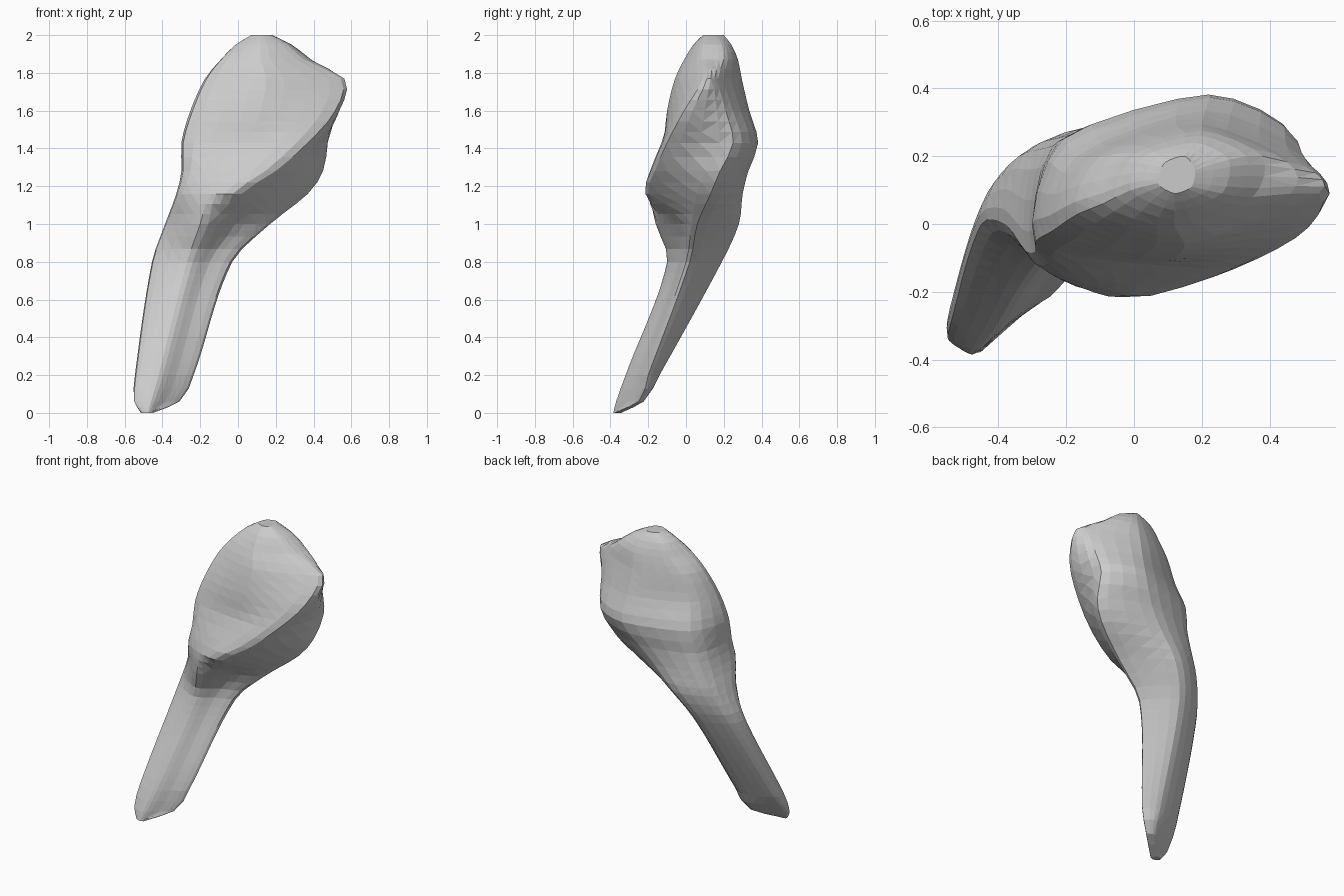
import bpy, bmesh
from mathutils import Vector

if "Cube" in bpy.data.objects:
    bpy.data.objects.remove(bpy.data.objects["Cube"])

# Cross-sections: height, then left-front, front, right, back, left-back (x, y)
HANDLE = [
    (0.00, (-.51, -.37), (-.48, -.385), (-.45, -.375), (-.47, -.345), (-.51, -.35)),
    (0.06, (-.545, -.345), (-.46, -.37), (-.31, -.25), (-.36, -.225), (-.53, -.31)),
    (0.20, (-.54, -.29), (-.42, -.32), (-.235, -.20), (-.33, -.14), (-.52, -.21)),
    (0.80, (-.45, .00), (-.27, -.10), (-.03, .02), (-.21, .19), (-.41, .12)),
    (1.00, (-.38, .00), (-.20, -.16), (.17, .06), (-.10, .28), (-.34, .20)),
]
# Left-front, front, front rim, right, back, left-back
HEAD = [
    (1.16, (-.32, -.08), (-.15, -.19), (.02, -.198), (.37, .13), (.03, .30), (-.28, .22)),
    (1.28, (-.29, -.08), (-.05, -.175), (.20, -.165), (.45, .18), (.13, .33), (-.24, .23)),
    (1.43, (-.29, -.05), (.05, -.12), (.37, -.10), (.475, .25), (.22, .382), (-.21, .25)),
    (1.60, (-.24, -.02), (.12, -.10), (.515, -.01), (.495, .21), (.21, .335), (-.17, .20)),
    (1.77, (-.165, .03), (.15, -.058), (.545, .09), (.505, .17), (.20, .295), (-.10, .20)),
    (1.87, (-.09, .06), (.12, -.01), (.35, .08), (.38, .20), (.20, .275), (-.02, .21)),
    (1.95, (-.01, .10), (.12, .04), (.26, .09), (.28, .19), (.18, .24), (.03, .20)),
    (2.00, (.07, .12), (.12, .09), (.17, .11), (.18, .16), (.15, .20), (.09, .18)),
]


def hermite(b, c, m0, m1, t):
    t2, t3 = t * t, t * t * t
    return b * (2*t3 - 3*t2 + 1) + m0 * (t3 - 2*t2 + t) + c * (3*t2 - 2*t3) + m1 * (t3 - t2)


def ring(section, steps=4):
    """Rounded closed outline through the section points."""
    p = [Vector((x, y, section[0])) for x, y in section[1:]]
    if len(p) == 5:  # the handle has no front rim: use the middle of its side
        p.insert(2, (p[1] + p[2]) / 2)
    n, k = len(p), .37
    out = []
    for i in range(n):
        a, b, c, d = p[i - 1], p[i], p[(i + 1) % n], p[(i + 2) % n]
        for s in range(steps):
            out.append(hermite(b, c, (c - a) * k, (d - b) * k, s / steps))
    return out


def loft(name, sections):
    rings = [ring(s) for s in sections]
    last = len(rings) - 1

    def slope(i, j):
        a, c = rings[max(0, i - 1)][j], rings[min(last, i + 1)][j]
        return (c - a) / (c.z - a.z)

    layers = []
    for i in range(last):
        h = sections[i + 1][0] - sections[i][0]
        steps = max(2, round(h / .06))
        for s in range(steps):
            layers.append([hermite(b, c, slope(i, j) * h, slope(i + 1, j) * h, s / steps)
                           for j, (b, c) in enumerate(zip(rings[i], rings[i + 1]))])
    layers.append(rings[-1])
    bm = bmesh.new()
    vs = [[bm.verts.new(p) for p in layer] for layer in layers]
    n = len(vs[0])
    for lo, hi in zip(vs, vs[1:]):
        for j in range(n):
            k = (j + 1) % n
            bm.faces.new((lo[j], lo[k], hi[k], hi[j]))
    bm.faces.new(vs[0][::-1])
    bm.faces.new(vs[-1])
    bmesh.ops.triangulate(bm, faces=bm.faces[:])
    bmesh.ops.recalc_face_normals(bm, faces=bm.faces[:])
    mesh = bpy.data.meshes.new(name)
    bm.to_mesh(mesh)
    bm.free()
    obj = bpy.data.objects.new(name, mesh)
    bpy.context.collection.objects.link(obj)
    return obj


# One continuous body: flattened handle flaring into the tilted oval head
loft("handle_and_head", HANDLE + HEAD)
